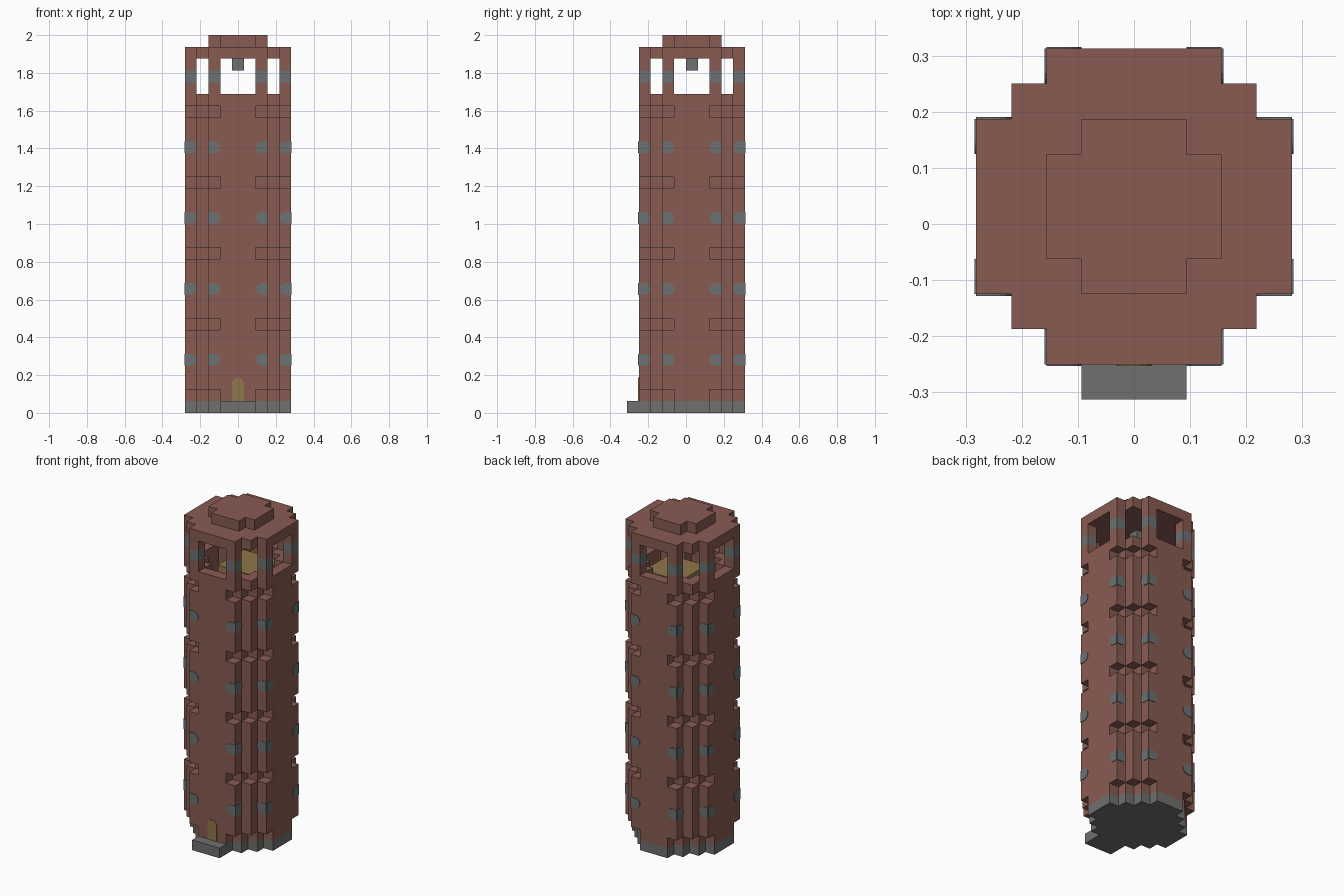
import bpy, bmesh
from math import sin, cos, pi
from mathutils import Vector

if "Cube" in bpy.data.objects:
    bpy.data.objects.remove(bpy.data.objects["Cube"])

U = 1 / 16                      # one building block
CENTRE = Vector((0, U / 2, 0))  # tower axis, leaving room for the doorstep
SIGNS = (-1, 1)


def material(name, rgb):
    m = bpy.data.materials.new(name)
    m.use_nodes = True
    m.diffuse_color = (*rgb, 1)
    m.node_tree.nodes["Principled BSDF"].inputs["Base Color"].default_value = (*rgb, 1)
    return m


BRICK = material("red_brown_brick", (0.246, 0.105, 0.084))
STONE = material("grey_stone", (0.162, 0.162, 0.156))
LAMP = material("blue_grey_window", (0.15, 0.165, 0.165))
WOOD = material("golden_wood", (0.28, 0.18, 0.07))


def prism(name, points, direction, mat):
    """Extrude a flat outline, given in block units."""
    bm = bmesh.new()
    face = bm.faces.new([bm.verts.new(Vector(p) * U + CENTRE) for p in points])
    new = bmesh.ops.extrude_face_region(bm, geom=[face], use_keep_orig=True)["geom"]
    verts = [g for g in new if isinstance(g, bmesh.types.BMVert)]
    bmesh.ops.translate(bm, verts=verts, vec=Vector(direction) * U)
    bmesh.ops.recalc_face_normals(bm, faces=bm.faces)
    mesh = bpy.data.meshes.new(name)
    bm.to_mesh(mesh)
    bm.free()
    mesh.materials.append(mat)
    obj = bpy.data.objects.new(name, mesh)
    bpy.context.collection.objects.link(obj)
    return obj


def stepped(name, reach, flat, z0, z1, mat):
    """Round plan with stair-stepped diagonals."""
    quarter = [(reach, flat)]
    x, y = reach, flat
    while y < reach:
        quarter += [(x - 1, y), (x - 1, y + 1)]
        x, y = x - 1, y + 1
    outline = []
    for _ in range(4):
        outline += quarter
        quarter = [(-b, a) for a, b in quarter]
    return prism(name, [(a, b, z0) for a, b in outline], (0, 0, z1 - z0), mat)


def block(name, x, y, z, mat, sx=1, sy=1, sz=1):
    pts = [(x + a * sx / 2, y + b * sy / 2, z) for a, b in ((-1, -1), (1, -1), (1, 1), (-1, 1))]
    return prism(name, pts, (0, 0, sz), mat)


def round_end(length):
    """Unit-wide strip with a half-round end, running from 0 to length."""
    arc = [(length - 0.5 + 0.5 * cos(t), 0.5 * sin(t))
           for t in [pi * (k / 8 - 0.5) for k in range(9)]]
    return [(0, -0.5)] + arc + [(0, 0.5)]


# Base and doorstep
stepped("stone_base", 4.5, 1.5, 0, 1, STONE)
block("doorstep", 0, -5, 0, STONE, sx=3)

# Shaft: wide storeys divided by notched bands
shaft = []
for z in range(1, 26, 6):
    shaft.append(stepped("notched_band", 4.5, 1.5, z, z + 1, BRICK))
    top = z + (6 if z < 25 else 2)
    shaft.append(stepped("shaft_storey", 4.5, 2.5, z + 1, top, BRICK))

# Open well below the belfry
cutter = stepped("well_cutter", 3.5, 1.5, 22, 28, BRICK)
cutter.hide_render = True
for part in shaft[-3:]:
    mod = part.modifiers.new("well", 'BOOLEAN')
    mod.operation = 'DIFFERENCE'
    mod.solver = 'EXACT'
    mod.object = cutter
    bpy.context.view_layer.objects.active = part
    bpy.ops.object.modifier_apply(modifier=mod.name)
bpy.data.objects.remove(cutter)
block("belfry_floor", 0.5, 0.5, 22, WOOD, sx=4, sy=4, sz=4.5)

# Belfry piers and roof
PIERS = [(sx * p, sy * q) for p, q in ((2, 4), (4, 2)) for sx in SIGNS for sy in SIGNS]
for x, y in PIERS:
    for z, mat in ((27, BRICK), (28, LAMP), (29, BRICK)):
        block("belfry_pier", x, y, z, mat)
stepped("roof_slab", 4.5, 2.5, 30, 31, BRICK)
stepped("roof_cap", 2.5, 1.5, 31, 32, BRICK)
block("bell_hanger", 0, 0, 29, STONE)

# Small windows on both outer faces of the corner columns, one row per storey
for z in range(4, 23, 6):
    for x, y in PIERS:
        sx, sy = (1 if x > 0 else -1), (1 if y > 0 else -1)
        strip = round_end(1)
        prism("corner_window", [(x + sx * (0.5 - u), y + sy * 0.45, z + 0.5 + v)
                                for u, v in strip], (0, sy * 0.1, 0), LAMP)
        prism("corner_window", [(x + sx * 0.45, y + sy * (0.5 - u), z + 0.5 + v)
                                for u, v in strip], (sx * 0.1, 0, 0), LAMP)

# Arched door
prism("arched_door", [(v, -4.45, 1 + u) for u, v in round_end(2)], (0, -0.1, 0), WOOD)
